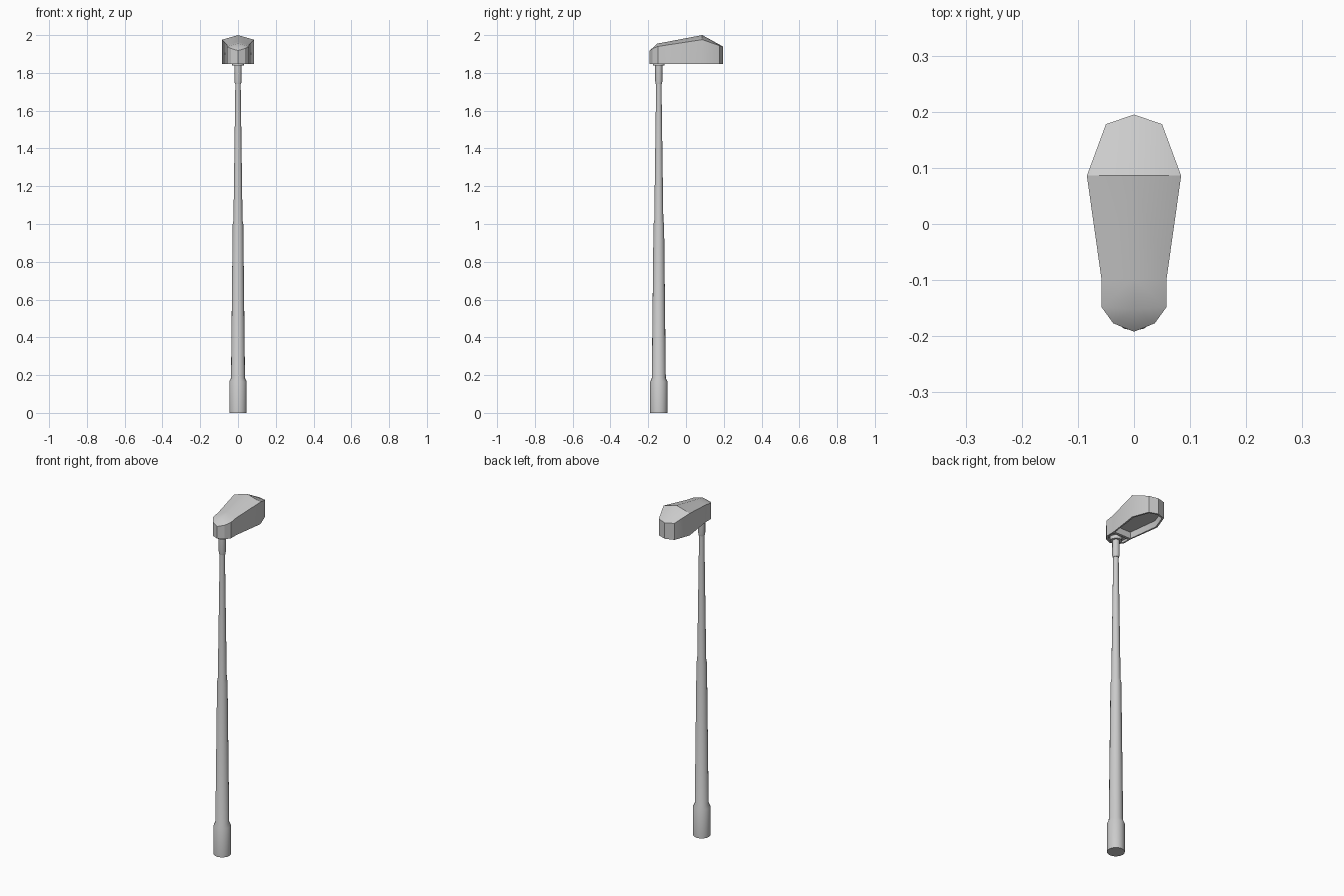
import bpy, bmesh
from math import cos, sin, pi, radians

if "Cube" in bpy.data.objects:
    bpy.data.objects.remove(bpy.data.objects["Cube"])

POLE_Y = -0.144
SIDES = 16


def finish(bm, name):
    bmesh.ops.recalc_face_normals(bm, faces=bm.faces)
    me = bpy.data.meshes.new(name)
    bm.to_mesh(me)
    bm.free()
    ob = bpy.data.objects.new(name, me)
    bpy.context.collection.objects.link(ob)
    bpy.ops.object.select_all(action='DESELECT')
    bpy.context.view_layer.objects.active = ob
    ob.select_set(True)
    bpy.ops.object.shade_smooth_by_angle(angle=radians(32))
    return ob


def lathe(name, profile):
    """Closed turned part from (radius, z) points, bottom to top."""
    bm = bmesh.new()
    rings = [[bm.verts.new((r * cos(2 * pi * i / SIDES),
                            POLE_Y + r * sin(2 * pi * i / SIDES), z))
              for i in range(SIDES)] for r, z in profile]
    for a, b in zip(rings, rings[1:]):
        for i in range(SIDES):
            j = (i + 1) % SIDES
            bm.faces.new((a[i], a[j], b[j], b[i]))
    bm.faces.new(rings[0])
    bm.faces.new(rings[-1])
    return finish(bm, name)


# Pole: wide base sleeve, then two tapered sections
lathe("pole", [(0.046, 0), (0.046, 0.165), (0.037, 0.185), (0.028, 1.0),
               (0.024, 1.02), (0.014, 1.75)])

# Collar and flange carrying the lamp head
lathe("collar", [(0.016, 1.74), (0.019, 1.755), (0.019, 1.84)])
lathe("flange", [(0.031, 1.838), (0.031, 1.866)])

# Lamp head: half outline (x, y, rim height), nose to tail, plus top ridge
Z0 = 1.848
outline = [(0, -0.192, 1.918), (0.037, -0.177, 1.929), (0.058, -0.148, 1.94),
           (0.058, -0.098, 1.948), (0.084, 0.086, 1.976),
           (0.05, 0.178, 1.944), (0, 0.195, 1.94)]
ridge = [(0, -0.152, 1.955), (0, -0.098, 1.965), (0, 0.086, 2.0)]

bm = bmesh.new()
cache = {}


def vert(p, side):
    key = (p[0] * side + 0.0, p[1], p[2])
    if key not in cache:
        cache[key] = bm.verts.new(key)
    return cache[key]


bottom = {}
for s in (1, -1):
    low = [vert((x, y, Z0), s) for x, y, z in outline]
    rim = [vert(p, s) for p in outline]
    r0, r1, r2 = [vert(p, s) for p in ridge]
    for i in range(6):
        bm.faces.new((low[i], low[i + 1], rim[i + 1], rim[i]))
    for f in ((rim[0], rim[1], r0), (rim[1], rim[2], r0),
              (rim[2], rim[3], r1, r0), (rim[3], rim[4], r2, r1),
              (rim[4], rim[5], r2), (rim[5], rim[6], r2)):
        bm.faces.new(f)
    bottom[s] = low

# Underside: nose panel and lamp opening, each with a raised lip
R, L = bottom[1], bottom[-1]
nose = bm.faces.new(R[0:4] + L[3:0:-1])
opening = bm.faces.new(R[3:7] + L[5:2:-1])
bmesh.ops.recalc_face_normals(bm, faces=bm.faces)
for face, depth in ((nose, 0.01), (opening, 0.035)):
    bmesh.ops.inset_individual(bm, faces=[face], thickness=0.01)
    bmesh.ops.inset_individual(bm, faces=[face], thickness=0.004, depth=-depth)
finish(bm, "lamp_head")
